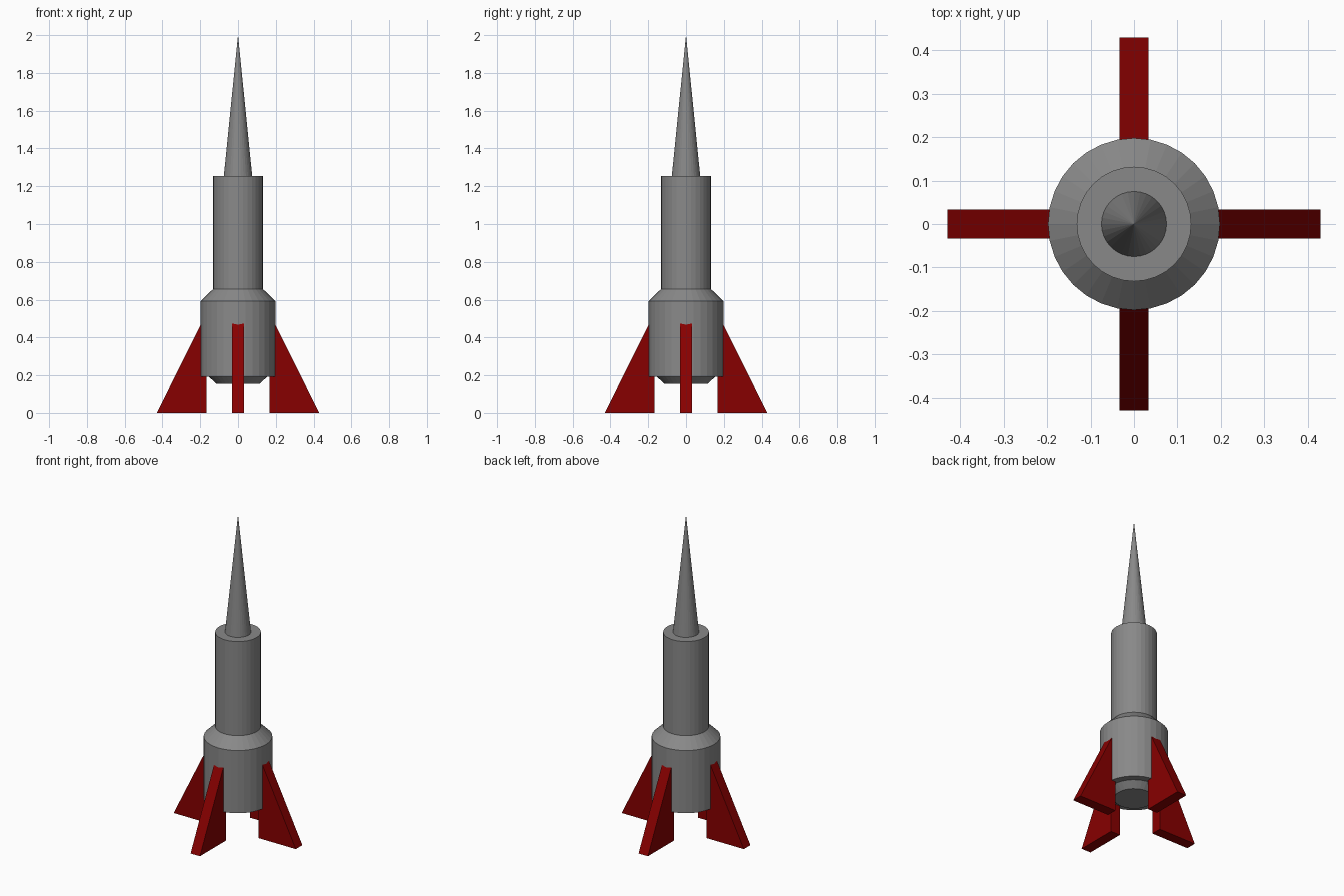
import bpy, bmesh
from math import pi
from mathutils import Matrix

if "Cube" in bpy.data.objects:
    bpy.data.objects.remove(bpy.data.objects["Cube"])

SIDES = 32


def make_material(name, color):
    mat = bpy.data.materials.new(name)
    mat.diffuse_color = color
    mat.use_nodes = True
    mat.node_tree.nodes["Principled BSDF"].inputs["Base Color"].default_value = mat.diffuse_color
    return mat


grey = make_material("hull_grey", (0.25, 0.25, 0.25, 1))
red = make_material("fin_red", (0.245, 0.0, 0.0, 1))


def make_object(name, bm, material):
    bmesh.ops.recalc_face_normals(bm, faces=bm.faces)
    mesh = bpy.data.meshes.new(name)
    bm.to_mesh(mesh)
    bm.free()
    obj = bpy.data.objects.new(name, mesh)
    bpy.context.collection.objects.link(obj)
    mesh.materials.append(material)
    return obj


def frustum(name, r_low, r_high, z_low, z_high):
    bm = bmesh.new()
    bmesh.ops.create_cone(
        bm, cap_ends=True, segments=SIDES, radius1=r_low, radius2=r_high,
        depth=z_high - z_low,
        matrix=Matrix.Translation((0, 0, (z_low + z_high) / 2)))
    return make_object(name, bm, grey)


# Grey hull, bottom to top
frustum("nozzle", 0.115, 0.155, 0.156, 0.193)
frustum("lower_body", 0.198, 0.198, 0.193, 0.592)
frustum("shoulder", 0.198, 0.132, 0.592, 0.656)
frustum("upper_body", 0.132, 0.132, 0.656, 1.255)
frustum("nose_spike", 0.075, 0.0, 1.255, 2.0)

# Four red fins: a triangular profile with thickness, repeated every 90 degrees
PROFILE = [(0.167, 0.0), (0.43, 0.0), (0.167, 0.53)]
HALF_THICKNESS = 0.033
for i, side in enumerate(("right", "back", "left", "front")):
    bm = bmesh.new()
    face = bm.faces.new([bm.verts.new((x, -HALF_THICKNESS, z)) for x, z in PROFILE])
    ext = bmesh.ops.extrude_face_region(bm, geom=[face])
    moved = [v for v in ext["geom"] if isinstance(v, bmesh.types.BMVert)]
    bmesh.ops.translate(bm, verts=moved, vec=(0, 2 * HALF_THICKNESS, 0))
    bm.transform(Matrix.Rotation(i * pi / 2, 4, 'Z'))
    make_object(side + "_fin", bm, red)
